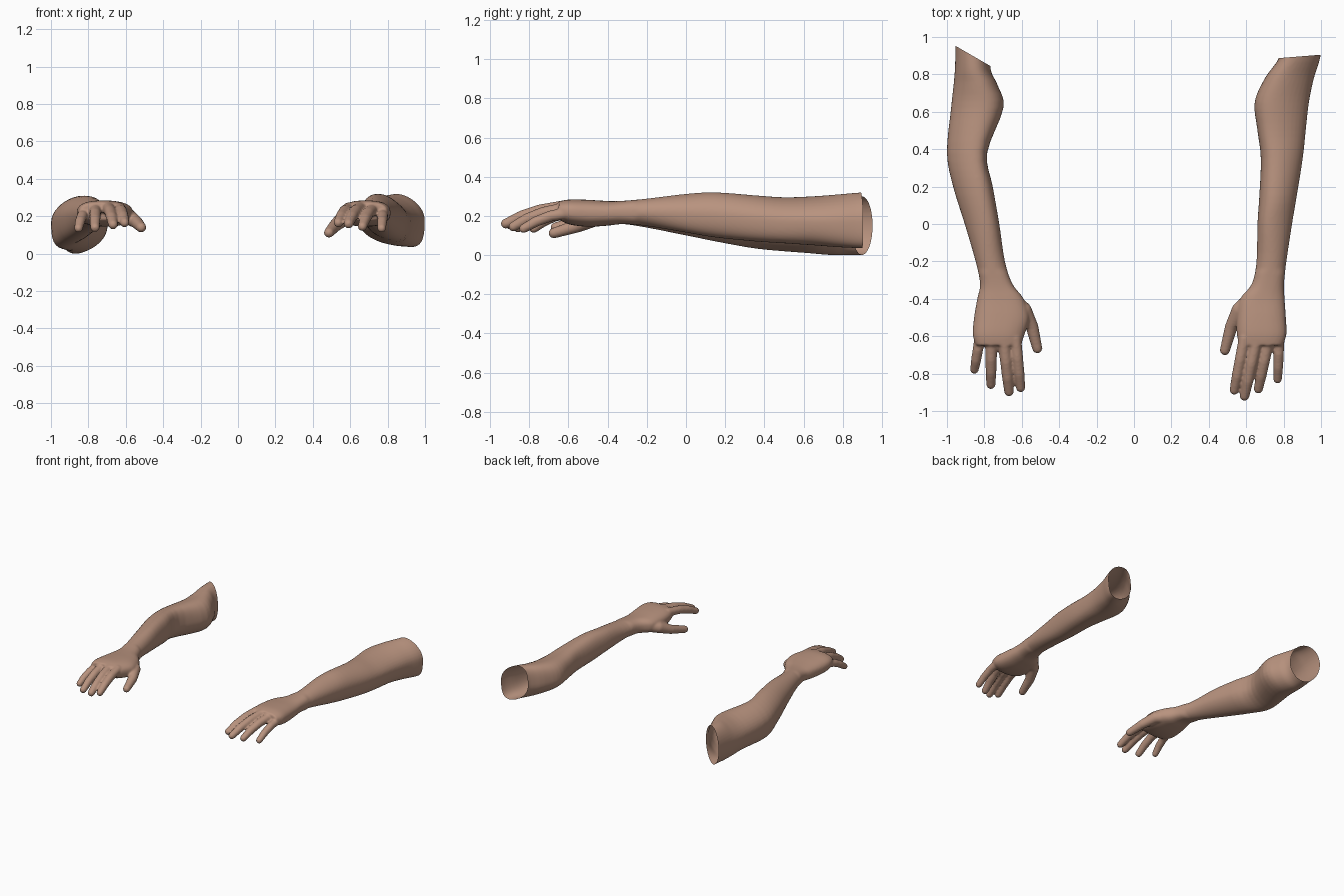
import bpy, bmesh, math
from mathutils import Vector, Matrix

if "Cube" in bpy.data.objects:
    bpy.data.objects.remove(bpy.data.objects["Cube"])

skin = bpy.data.materials.new("skin")
skin.diffuse_color = (0.48, 0.29, 0.21, 1)
skin.use_nodes = True
skin.node_tree.nodes["Principled BSDF"].inputs["Base Color"].default_value = skin.diffuse_color

# Cross-sections of each arm: y, inner x, outer x, bottom z, top z, lean of the top
left_sections = [
    (1.08, -0.955, -0.765, 0.00, 0.30, 0.00), (0.92, -0.955, -0.765, 0.00, 0.30, 0.00),
    (0.82, -0.958, -0.765, 0.00, 0.30, 0.01), (0.74, -0.965, -0.728, 0.00, 0.295, 0.02),
    (0.62, -0.978, -0.698, 0.01, 0.29, 0.03), (0.38, -1.0, -0.785, 0.03, 0.30, 0.04),
    (0.20, -0.967, -0.755, 0.06, 0.31, 0.03), (0.00, -0.905, -0.72, 0.10, 0.305, 0.02),
    (-0.20, -0.847, -0.69, 0.14, 0.285, 0.0), (-0.32, -0.823, -0.65, 0.158, 0.275, 0.0),
    (-0.40, -0.838, -0.59, 0.15, 0.276, 0.0), (-0.50, -0.855, -0.56, 0.145, 0.282, 0.0),
    (-0.59, -0.862, -0.585, 0.155, 0.284, 0.0), (-0.65, -0.845, -0.605, 0.18, 0.275, 0.0)]
right_sections = [
    (1.05, 0.79, 1.015, 0.035, 0.325, -0.04), (0.90, 0.78, 0.998, 0.035, 0.32, -0.04),
    (0.78, 0.70, 0.962, 0.04, 0.31, -0.04), (0.65, 0.645, 0.935, 0.05, 0.30, -0.04),
    (0.50, 0.66, 0.918, 0.06, 0.295, -0.04), (0.35, 0.678, 0.902, 0.07, 0.305, -0.03),
    (0.15, 0.67, 0.87, 0.09, 0.32, -0.02), (0.00, 0.66, 0.845, 0.115, 0.312, -0.02),
    (-0.20, 0.655, 0.815, 0.148, 0.288, 0.0), (-0.32, 0.63, 0.802, 0.158, 0.277, 0.0),
    (-0.40, 0.568, 0.805, 0.15, 0.276, 0.0), (-0.50, 0.55, 0.812, 0.145, 0.282, 0.0),
    (-0.59, 0.55, 0.815, 0.155, 0.284, 0.0), (-0.65, 0.565, 0.795, 0.18, 0.275, 0.0)]

# Fingers: knuckle x, y, z then tip x, y, z, and radius
left_fingers = [
    (-0.822, -0.60, 0.215, -0.853, -0.778, 0.135, 0.027),
    (-0.763, -0.63, 0.235, -0.765, -0.858, 0.140, 0.029),
    (-0.695, -0.63, 0.245, -0.668, -0.896, 0.155, 0.030),
    (-0.635, -0.61, 0.242, -0.606, -0.875, 0.165, 0.029)]
right_fingers = [
    (0.776, -0.60, 0.215, 0.768, -0.83, 0.135, 0.027),
    (0.717, -0.63, 0.235, 0.665, -0.882, 0.145, 0.029),
    (0.653, -0.63, 0.245, 0.591, -0.92, 0.160, 0.030),
    (0.592, -0.61, 0.242, 0.536, -0.888, 0.165, 0.029)]
# Thumb joints: x, y, z, radius
left_thumb = [(-0.66, -0.41, 0.21, 0.05), (-0.59, -0.46, 0.20, 0.043),
              (-0.545, -0.55, 0.17, 0.034), (-0.517, -0.665, 0.14, 0.027)]
right_thumb = [(0.63, -0.41, 0.21, 0.05), (0.565, -0.46, 0.19, 0.043),
               (0.52, -0.55, 0.15, 0.034), (0.486, -0.675, 0.112, 0.027)]


def spline(a, b, c, d, t):
    return [0.5 * (2 * q + (r - p) * t + (2 * p - 5 * q + 4 * r - s) * t * t
                   + (3 * q - p - 3 * r + s) * t ** 3) for p, q, r, s in zip(a, b, c, d)]


def loft(bm, sections, sides=40, steps=4):
    """Smooth closed skin through the arm sections."""
    rows, n = [], len(sections)
    for i in range(n - 1):
        quad = [sections[min(max(i + k, 0), n - 1)] for k in (-1, 0, 1, 2)]
        rows += [spline(*quad, k / steps) for k in range(steps)]
    rows.append(sections[-1])
    rings = []
    for y, x0, x1, z0, z1, lean in rows:
        # the hand is boxier than the arm
        power = 1.0 if y > -0.25 else 0.8
        ring = []
        for k in range(sides):
            a = math.tau * k / sides
            c, s = math.cos(a), math.sin(a)
            u = math.copysign(abs(c) ** power, c)
            v = math.copysign(abs(s) ** power, s)
            ring.append(bm.verts.new(((x0 + x1) / 2 + u * (x1 - x0) / 2 + v * lean * abs(s),
                                      y, (z0 + z1) / 2 + v * (z1 - z0) / 2)))
        rings.append(ring)
    for a, b in zip(rings, rings[1:]):
        for k in range(sides):
            m = (k + 1) % sides
            bm.faces.new((a[k], a[m], b[m], b[k]))
    bm.faces.new(rings[0][::-1])
    bm.faces.new(rings[-1])


def capsules(bm, joints):
    """Rounded, tapered links between successive joints."""
    for a, b in zip(joints, joints[1:]):
        part = bmesh.new()
        for x, y, z, r in (a, b):
            bmesh.ops.create_icosphere(part, subdivisions=3, radius=r,
                                       matrix=Matrix.Translation((x, y, z)))
        res = bmesh.ops.convex_hull(part, input=part.verts)
        junk = [g for g in res["geom_interior"] if isinstance(g, bmesh.types.BMVert)]
        bmesh.ops.delete(part, geom=junk, context='VERTS')
        me = bpy.data.meshes.new("link")
        part.to_mesh(me)
        part.free()
        bm.from_mesh(me)
        bpy.data.meshes.remove(me)


def build_arm(name, sections, fingers, thumb, rim_point, rim_normal):
    bm = bmesh.new()
    loft(bm, sections)
    for x0, y0, z0, x1, y1, z1, r in fingers:
        base, tip = Vector((x0, y0, z0)), Vector((x1, y1, z1))
        joints = []
        # gentle downward curl from knuckle to tip
        for t, bend, k in ((0, 0, 1.12), (0.4, 0.016, 1.05), (0.72, 0.014, 1.0), (1, 0, 0.86)):
            p = base.lerp(tip, t)
            joints.append((p.x, p.y, p.z + bend, r * k))
        capsules(bm, joints)
    capsules(bm, thumb)
    bmesh.ops.recalc_face_normals(bm, faces=bm.faces)
    me = bpy.data.meshes.new(name)
    bm.to_mesh(me)
    bm.free()
    ob = bpy.data.objects.new(name, me)
    bpy.context.collection.objects.link(ob)
    bpy.context.view_layer.objects.active = ob
    ob.select_set(True)
    # fuse hand and arm into one skin
    mod = ob.modifiers.new("fuse", 'REMESH')
    mod.mode, mod.voxel_size = 'VOXEL', 0.007
    bpy.ops.object.modifier_apply(modifier="fuse")
    mod = ob.modifiers.new("soften", 'SMOOTH')
    mod.factor, mod.iterations = 0.5, 6
    bpy.ops.object.modifier_apply(modifier="soften")
    # open the upper end
    bm = bmesh.new()
    bm.from_mesh(ob.data)
    bmesh.ops.bisect_plane(bm, geom=bm.verts[:] + bm.edges[:] + bm.faces[:],
                           plane_co=rim_point, plane_no=rim_normal, clear_outer=True)
    bm.to_mesh(ob.data)
    bm.free()
    ob.data.materials.clear()
    ob.data.materials.append(skin)
    ob.data.polygons.foreach_set("material_index", [0] * len(ob.data.polygons))
    ob.data.shade_smooth()
    ob.select_set(False)


build_arm("left_arm", left_sections, left_fingers, left_thumb,
          (-0.95, 0.95, 0.15), (0.11, 0.19, 0.0))
build_arm("right_arm", right_sections, right_fingers, right_thumb,
          (1.0, 0.905, 0.15), (-0.08, 1.0, 0.0))
